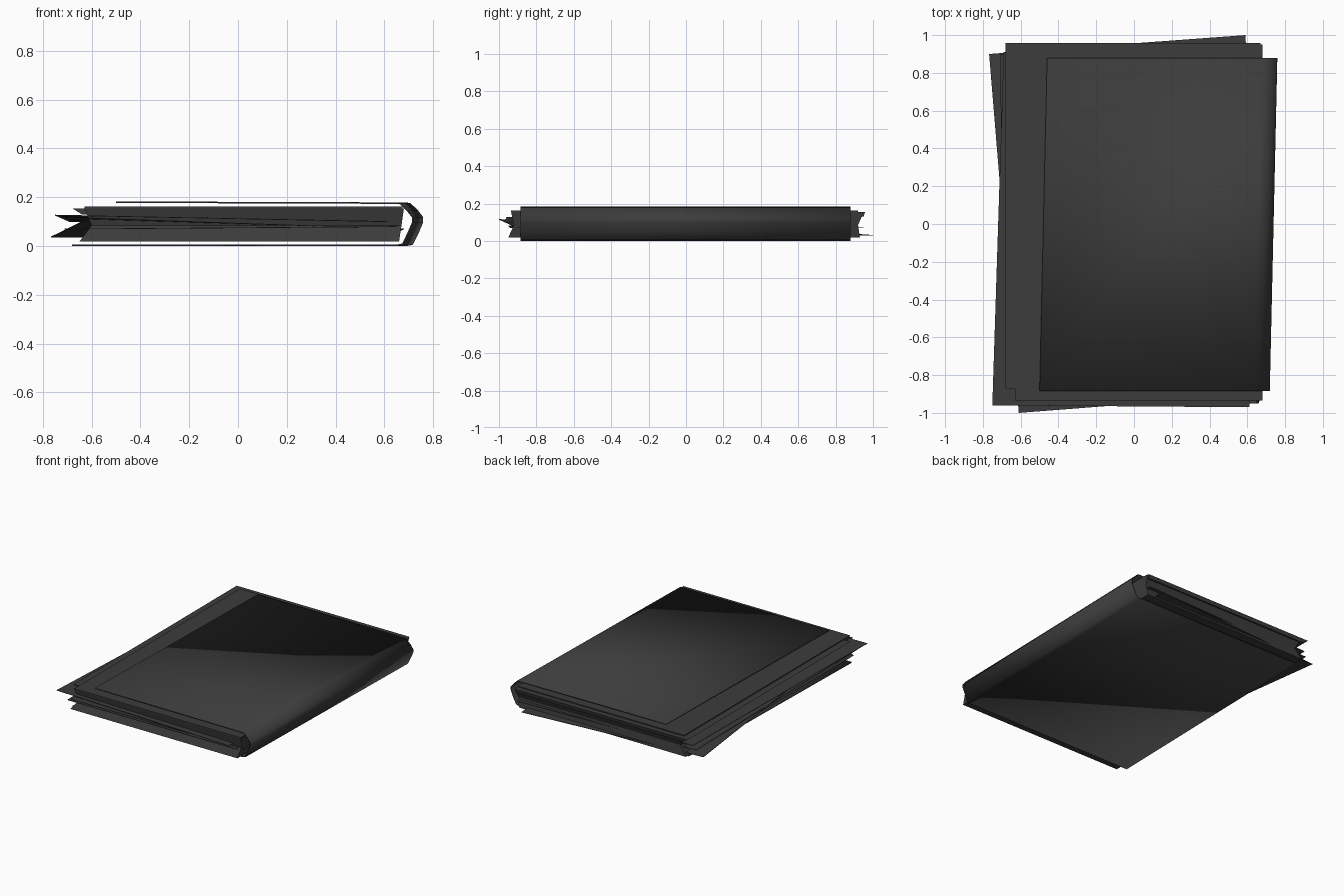
import bpy, bmesh
from mathutils import Vector

if "Cube" in bpy.data.objects:
    bpy.data.objects.remove(bpy.data.objects["Cube"])

mat = bpy.data.materials.new("dark_paper")
mat.diffuse_color = (0.045, 0.045, 0.045, 1)
mat.use_nodes = True
mat.node_tree.nodes["Principled BSDF"].inputs["Base Color"].default_value = mat.diffuse_color


def finish(name, bm):
    bmesh.ops.recalc_face_normals(bm, faces=bm.faces[:])
    me = bpy.data.meshes.new(name)
    bm.to_mesh(me)
    bm.free()
    ob = bpy.data.objects.new(name, me)
    bpy.context.collection.objects.link(ob)
    me.materials.append(mat)
    return ob


def loft(name, rings):
    """Closed solid through stacked four-cornered rings."""
    bm = bmesh.new()
    loops = [[bm.verts.new(p) for p in r] for r in rings]
    for a, b in zip(loops, loops[1:]):
        for i in range(len(a)):
            j = (i + 1) % len(a)
            bm.faces.new((a[i], a[j], b[j], b[i]))
    bm.faces.new(loops[0][::-1])
    bm.faces.new(loops[-1])
    return finish(name, bm)


def rect(x0, x1, y0, y1, z):
    return [(x0, y0, z), (x1, y0, z), (x1, y1, z), (x0, y1, z)]


def sheet(name, bl, br, tr, tl, n=8, thick=0.003):
    """Thin warped page, blended between its four corners."""
    bl, br, tr, tl = map(Vector, (bl, br, tr, tl))
    bm = bmesh.new()
    g = [[bm.verts.new(bl.lerp(br, i / n).lerp(tl.lerp(tr, i / n), j / n))
          for i in range(n + 1)] for j in range(n + 1)]
    for j in range(n):
        for i in range(n):
            bm.faces.new((g[j][i], g[j][i + 1], g[j + 1][i + 1], g[j + 1][i]))
    ob = finish(name, bm)
    m = ob.modifiers.new("thickness", 'SOLIDIFY')
    m.thickness = thick
    m.offset = 0
    return ob


# main stack of pages with hollowed edges
loft("page_block", [
    rect(-0.65, 0.66, -0.95, 0.93, 0.018),
    rect(-0.60, 0.67, -0.92, 0.92, 0.085),
    rect(-0.63, 0.68, -0.935, 0.95, 0.155),
])

# upper pages shifted against the stack
loft("upper_pages", [
    rect(-0.64, 0.67, -0.87, 0.95, 0.13),
    rect(-0.68, 0.67, -0.87, 0.957, 0.155),
])
loft("top_pages", [
    rect(-0.63, 0.675, -0.935, 0.92, 0.155),
    rect(-0.63, 0.675, -0.935, 0.92, 0.162),
])

# loose pages sticking out at angles
sheet("loose_page_low", (-0.61, -1.0, 0.115), (0.68, -0.90, 0.07),
      (0.59, 1.0, 0.03), (-0.767, 0.90, 0.037))
sheet("loose_page_high", (-0.75, -0.96, 0.127), (0.61, -0.97, 0.10),
      (0.66, 0.94, 0.13), (-0.69, 0.91, 0.10))
sheet("loose_page_middle", (-0.68, -0.94, 0.07), (0.65, -0.95, 0.08),
      (0.66, 0.95, 0.07), (-0.71, 0.90, 0.07))

# wrap-around cover: thin sheets joined by a bulging spine, slightly skewed
profile = [(-0.48, 0.180), (0.66, 0.176), (0.685, 0.174), (0.715, 0.145),
           (0.736, 0.118), (0.736, 0.098), (0.718, 0.055), (0.695, 0.008),
           (0.67, 0.003), (-0.66, 0.003)]
bm = bmesh.new()
rows = [[bm.verts.new((x + 0.0227 * y, y, z)) for x, z in profile]
        for y in (-0.885, 0.88)]
for i in range(len(profile) - 1):
    bm.faces.new((rows[0][i], rows[0][i + 1], rows[1][i + 1], rows[1][i]))
cover = finish("cover", bm)
m = cover.modifiers.new("thickness", 'SOLIDIFY')
m.thickness = 0.006
m.offset = 0
bpy.context.view_layer.objects.active = cover
cover.select_set(True)
bpy.ops.object.shade_smooth_by_angle(angle=0.9)
